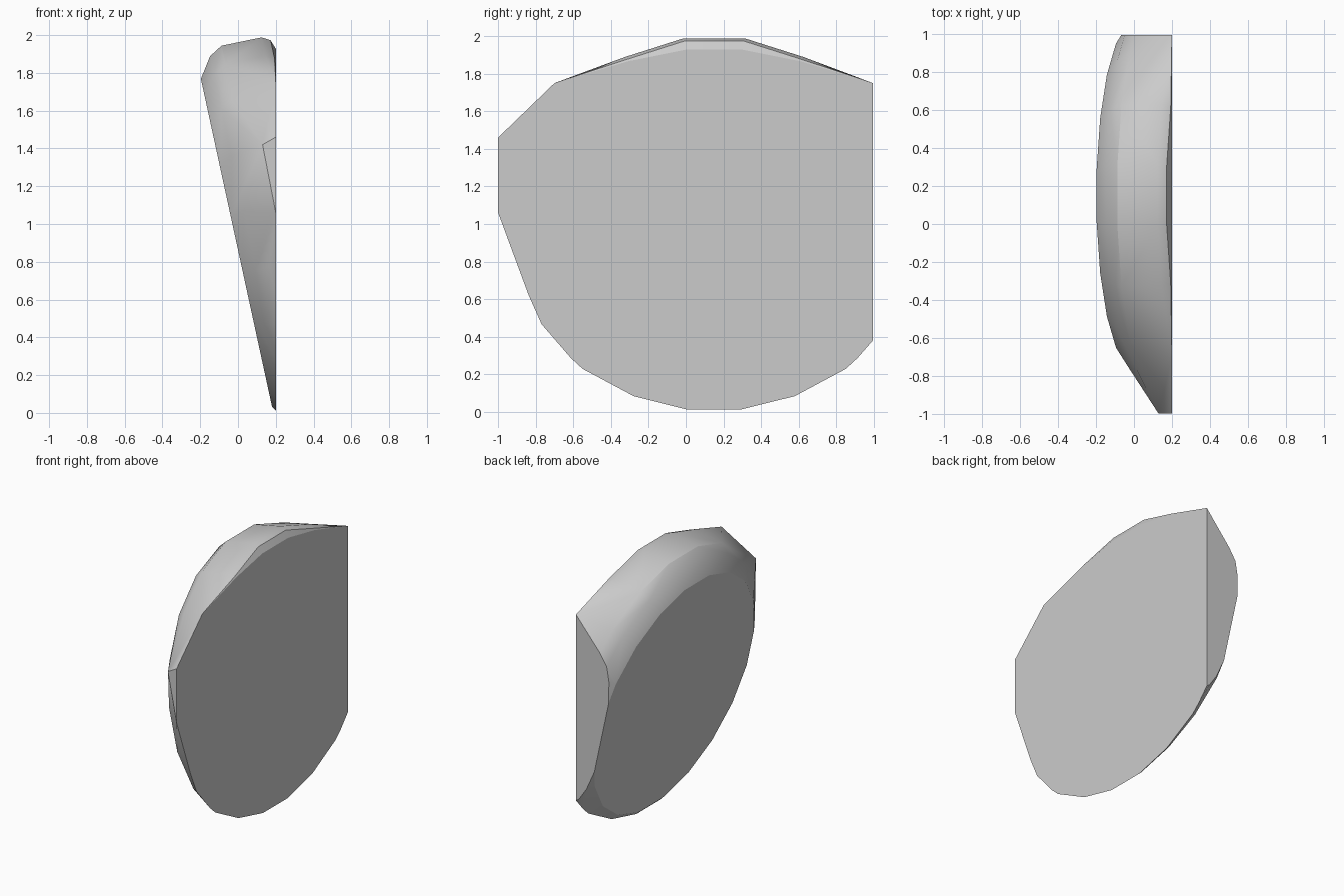
import bpy, bmesh, math
from mathutils import Vector

cube = bpy.data.objects.get("Cube")
if cube:
    bpy.data.objects.remove(cube, do_unlink=True)


def hull(points):
    """Closed convex mesh around the points."""
    bm = bmesh.new()
    for p in points:
        bm.verts.new(p)
    bmesh.ops.convex_hull(bm, input=bm.verts[:])
    loose = [v for v in bm.verts if not v.link_faces]
    bmesh.ops.delete(bm, geom=loose, context='VERTS')
    return bm


# Tilted disc with a rounded rim: (offset along its axis, radius)
SIDES = 20
centre = Vector((-0.008, 0.15, 0.9))
axis = Vector((0.217, 0, 0)).normalized()
axis = Vector((1, 0, 0.217)).normalized()
up = Vector((-axis.z, 0, axis.x))
side = Vector((0, 1, 0))
rim = [(0, 0.9), (0.073, 1.008), (0.144, 1.05), (0.36, 1.048), (0.404, 1.023), (0.423, 0.967)]
points = []
for offset, radius in rim:
    for i in range(SIDES):
        a = (i + 0.5) * math.tau / SIDES
        points.append(centre + axis * offset + radius * (up * math.cos(a) + side * math.sin(a)))
disc = hull(points)

# Slice off the flat side and the flat back end
for co, no in (((0.2, 0, 0), (1, 0, 0)), ((0, 0.995, 0), (0, 1, 0))):
    bmesh.ops.bisect_plane(disc, geom=disc.verts[:] + disc.edges[:] + disc.faces[:],
                           plane_co=co, plane_no=no, clear_outer=True)
points = [v.co.copy() for v in disc.verts]
disc.free()

# Flared corners on the flat side and the small front facet
for y, z in ((-1, 1.46), (-1, 1.06), (-0.7, 1.75), (0.995, 1.75), (0.995, 0.38)):
    points.append(Vector((0.2, y, z)))
points.append(Vector((0.13, -1, 1.42)))

body = hull(points)
for v in body.verts:
    v.co.z = max(v.co.z, 0)
bmesh.ops.remove_doubles(body, verts=body.verts[:], dist=0.002)
bmesh.ops.dissolve_limit(body, angle_limit=math.radians(1), verts=body.verts[:], edges=body.edges[:])
bmesh.ops.recalc_face_normals(body, faces=body.faces[:])
mesh = bpy.data.meshes.new("wedge_body")
body.to_mesh(mesh)
body.free()
obj = bpy.data.objects.new("wedge_body", mesh)
bpy.context.collection.objects.link(obj)

# Plain grey
mat = bpy.data.materials.new("light_grey")
mat.use_nodes = True
grey = (0.6, 0.6, 0.6, 1)
mat.diffuse_color = grey
mat.node_tree.nodes["Principled BSDF"].inputs["Base Color"].default_value = grey
mesh.materials.append(mat)

bpy.ops.object.select_all(action='DESELECT')
obj.select_set(True)
bpy.context.view_layer.objects.active = obj
bpy.ops.object.shade_smooth_by_angle(angle=math.radians(30))
